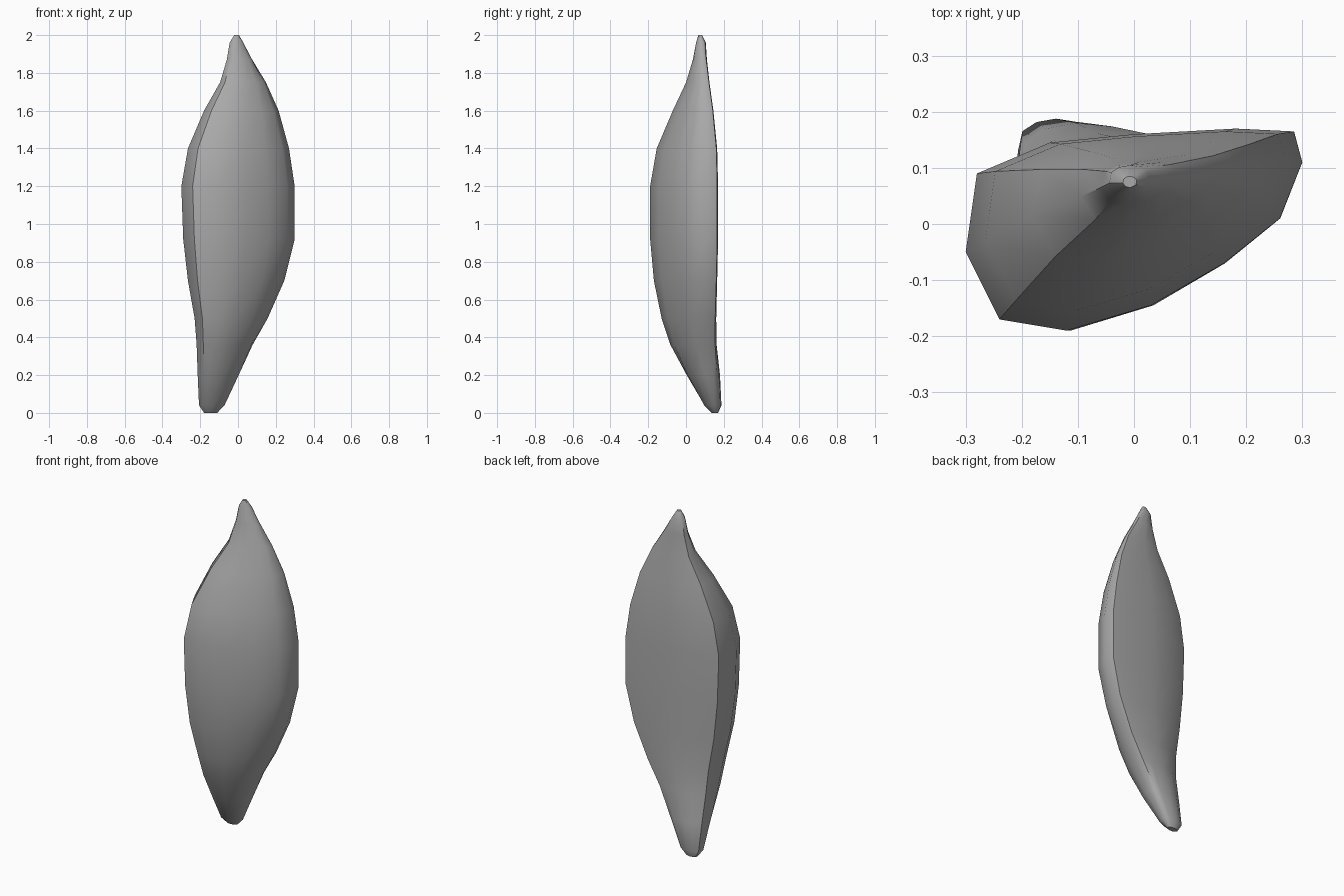
import bpy
import bmesh
import math

cube = bpy.data.objects.get("Cube")
if cube:
    bpy.data.objects.remove(cube, do_unlink=True)

# Husk colour
husk = bpy.data.materials.new("husk_grey")
husk.use_nodes = True
colour = (0.4, 0.4, 0.4, 1)
husk.diffuse_color = colour
husk.node_tree.nodes["Principled BSDF"].inputs["Base Color"].default_value = colour

# Cross-section at the widest part
SECTION = [(-.3, -.05), (-.24, -.17), (-.12, -.19), (.03, -.145), (.16, -.07),
           (.26, .01), (.3, .11), (.285, .165), (.18, .17), (0, .16),
           (-.15, .145), (-.28, .09)]

# Height, x range, y range, roundness of each ring
RINGS = [(0, -.18, -.11, .135, .17, 1), (.04, -.208, -.07, .095, .188, .9),
         (.2, -.215, .01, .0, .182, .6), (.36, -.22, .085, -.085, .167, .3),
         (.5, -.23, .16, -.13, .162, .1), (.7, -.265, .245, -.17, .165, 0),
         (.92, -.29, .3, -.19, .17, 0), (1.2, -.3, .3, -.19, .17, 0),
         (1.4, -.265, .27, -.155, .165, 0), (1.6, -.18, .215, -.07, .145, 0),
         (1.75, -.095, .15, 0, .125, .1), (1.87, -.06, .08, .035, .112, .4),
         (1.96, -.045, .03, .052, .105, .8), (2, -.02, .005, .065, .085, 1)]


def ring_points(z, x0, x1, y0, y1, roundness):
    """Fit the section to the ring's bounds, easing towards an ellipse."""
    for x, y in SECTION:
        u, v = x / .3, (y + .01) / .18
        length = math.hypot(u, v)
        u += (u / length - u) * roundness
        v += (v / length - v) * roundness
        yield ((x0 + x1) / 2 + u * (x1 - x0) / 2,
               (y0 + y1) / 2 + v * (y1 - y0) / 2, z)


# Seed body lofted through the rings
bm = bmesh.new()
loops = [[bm.verts.new(p) for p in ring_points(*r)] for r in RINGS]
count = len(SECTION)
for low, high in zip(loops, loops[1:]):
    for i in range(count):
        j = (i + 1) % count
        bm.faces.new((low[i], low[j], high[j], high[i]))
bm.faces.new(loops[0][::-1])
bm.faces.new(loops[-1])
bmesh.ops.recalc_face_normals(bm, faces=bm.faces)

mesh = bpy.data.meshes.new("seed_body")
bm.to_mesh(mesh)
bm.free()
mesh.materials.append(husk)
seed = bpy.data.objects.new("seed_body", mesh)
bpy.context.collection.objects.link(seed)

# Smooth skin with crisp rims
bpy.ops.object.select_all(action="DESELECT")
seed.select_set(True)
bpy.context.view_layer.objects.active = seed
bpy.ops.object.shade_smooth_by_angle(angle=math.radians(40))
